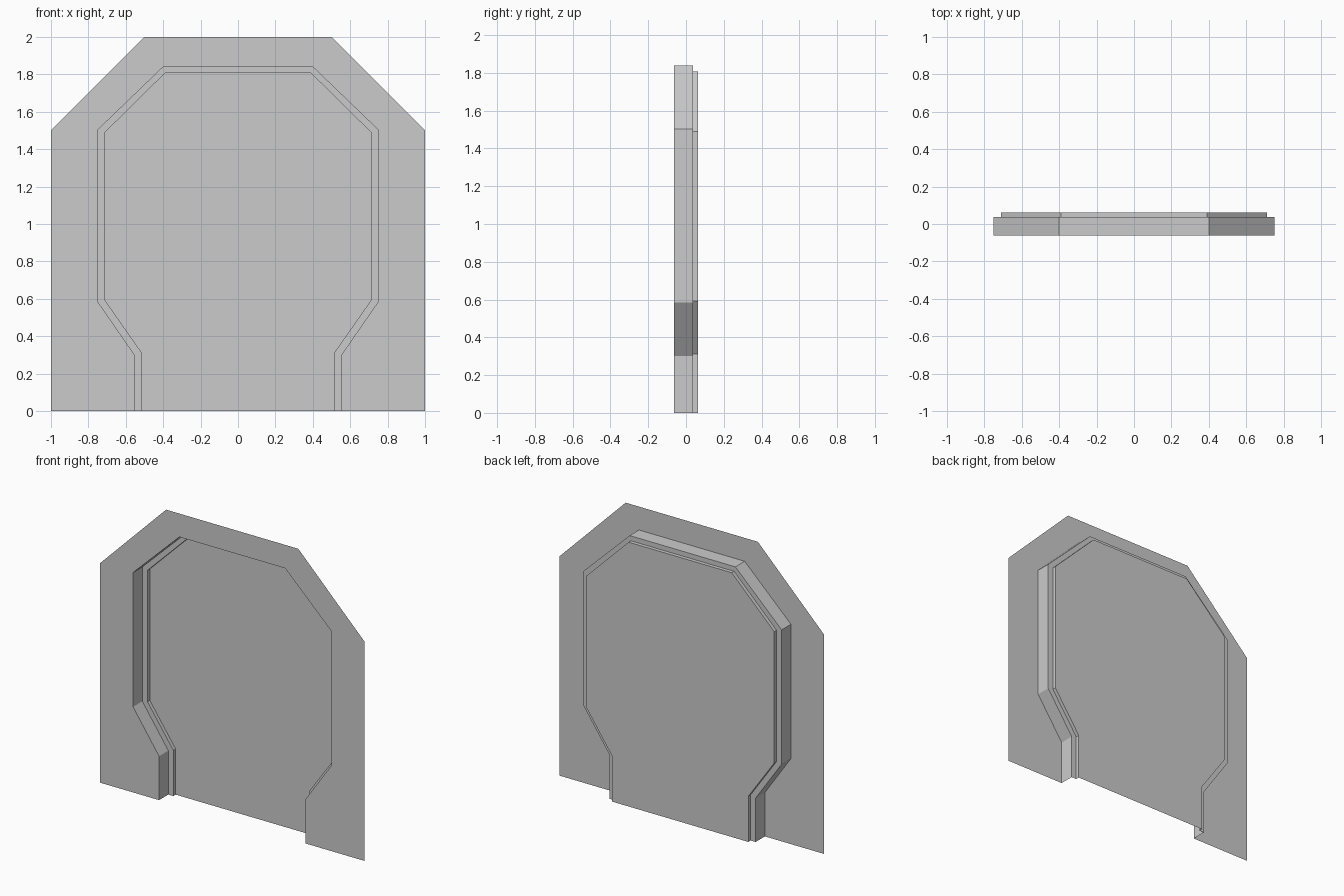
import bpy
import bmesh

cube = bpy.data.objects.get("Cube")
if cube:
    bpy.data.objects.remove(cube, do_unlink=True)

# Single flat colour
grey = bpy.data.materials.new("light_grey")
grey.use_nodes = True
colour = (0.6, 0.6, 0.6, 1)
grey.diffuse_color = colour
grey.node_tree.nodes["Principled BSDF"].inputs["Base Color"].default_value = colour

FRONT, LEDGE, BACK = -0.0625, 0.0375, 0.0625


def mirrored(half):
    """Complete an open arch outline from its +x half, listed bottom to top."""
    return half + [(-x, z) for x, z in reversed(half)]


# Matching corners of the three nested outlines
outer = mirrored([(1, 0), (1, 1.5), (0.5, 2)])
opening = mirrored([(0.553, 0), (0.553, 0.3), (0.75, 0.585), (0.75, 1.503), (0.4, 1.84)])
panel = mirrored([(0.515, 0), (0.515, 0.312), (0.711, 0.592), (0.711, 1.49), (0.39, 1.807)])


def make_sheet(name, build):
    bm = bmesh.new()
    build(bm)
    mesh = bpy.data.meshes.new(name)
    bm.to_mesh(mesh)
    bm.free()
    mesh.materials.append(grey)
    obj = bpy.data.objects.new(name, mesh)
    bpy.context.collection.objects.link(obj)
    return obj


def ring(bm, outline, y):
    return [bm.verts.new((x, y, z)) for x, z in outline]


def bridge(bm, a, b):
    for i in range(len(a) - 1):
        bm.faces.new((a[i], a[i + 1], b[i + 1], b[i]))


# Front flange: one open U-shaped face
def flange(bm):
    bm.faces.new(ring(bm, outer, FRONT)[::-1] + ring(bm, opening, FRONT))


# Recess: deep wall, narrow ledge, shallow wall and back panel
def recess(bm):
    loops = [ring(bm, opening, FRONT), ring(bm, opening, LEDGE),
             ring(bm, panel, LEDGE), ring(bm, panel, BACK)]
    for a, b in zip(loops, loops[1:]):
        bridge(bm, a, b)
    bm.faces.new(loops[-1][::-1])
    bmesh.ops.recalc_face_normals(bm, faces=bm.faces)
    # Face the inside of the recess towards the front
    bm.faces.ensure_lookup_table()
    if bm.faces[-1].normal.y > 0:
        bmesh.ops.reverse_faces(bm, faces=bm.faces)


front_flange = make_sheet("front_flange", flange)
if front_flange.data.polygons[0].normal.y > 0:
    front_flange.data.flip_normals()
make_sheet("recessed_panel", recess)
